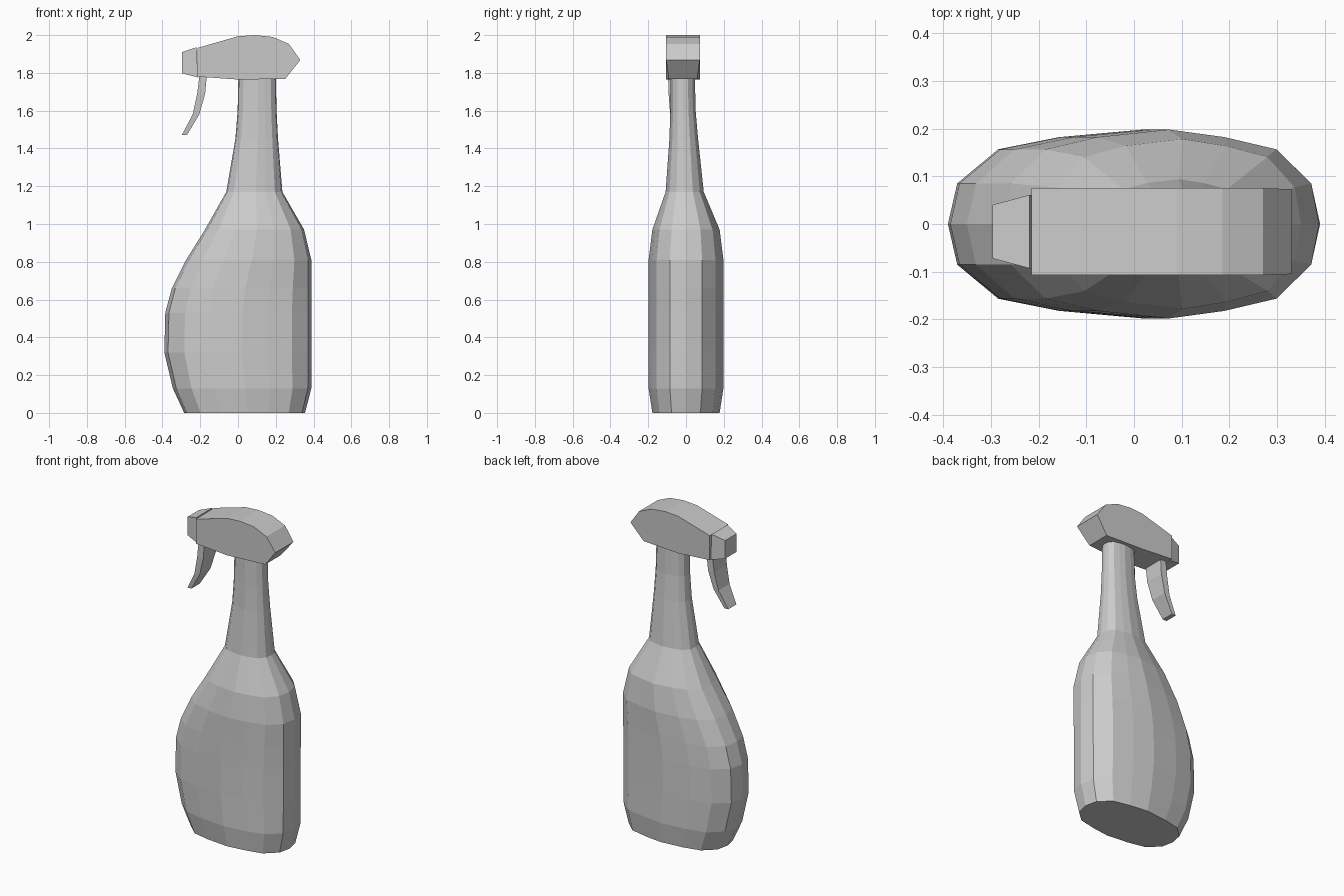
import bpy


def mesh_object(name, verts, faces):
    me = bpy.data.meshes.new(name)
    me.from_pydata(verts, [], faces)
    me.validate()
    ob = bpy.data.objects.new(name, me)
    bpy.context.collection.objects.link(ob)
    return ob


def loft(name, rings):
    """Skin a stack of equally sized rings and cap both ends."""
    n = len(rings[0])
    faces = [tuple(range(n))[::-1]]
    for r in range(len(rings) - 1):
        for i in range(n):
            j = (i + 1) % n
            faces.append((r * n + i, r * n + j, (r + 1) * n + j, (r + 1) * n + i))
    last = (len(rings) - 1) * n
    faces.append(tuple(range(last, last + n)))
    return mesh_object(name, [v for ring in rings for v in ring], faces)


# Rounded 16-sided cross-section, built from one quadrant
quad = [(1, 0), (0.95, 0.43), (0.73, 0.79), (0.4, 0.92), (0.05, 1)]
left = [(-u, v) for u, v in quad[3::-1]]
upper = quad + left
section = upper + [(u, -v) for u, v in upper[-2:0:-1]]

# Bottle: height, left x, right x, half depth, y centre
levels = [
    (0.00, -0.285, 0.355, 0.178, 0),
    (0.13, -0.345, 0.388, 0.198, 0),
    (0.32, -0.390, 0.390, 0.198, 0),
    (0.53, -0.385, 0.390, 0.198, 0),
    (0.66, -0.350, 0.390, 0.198, 0),
    (0.81, -0.275, 0.388, 0.198, 0),
    (0.97, -0.175, 0.350, 0.178, 0),
    (1.17, -0.062, 0.235, 0.101, -0.007),
    (1.45, -0.014, 0.212, 0.076, -0.012),
    (1.60, -0.002, 0.204, 0.067, -0.016),
    (1.78, 0.002, 0.200, 0.064, -0.017),
]
loft("bottle", [[((a + b) / 2 + u * (b - a) / 2, yc + v * h, z) for u, v in section]
                for z, a, b, h, yc in levels])


def slab(name, profile, yc):
    """Extrude an x-z profile along y; each point carries its own half width."""
    return loft(name, [[(x, yc + s * w, z) for x, z, w in profile] for s in (1, -1)])


# Spray head
HEAD_Y = -0.016
slab("spray_head", [
    (-0.215, 1.780, 0.091), (0.00, 1.765, 0.091), (0.25, 1.768, 0.075),
    (0.33, 1.868, 0.089), (0.27, 1.953, 0.091), (0.185, 1.99, 0.091),
    (0.09, 2.0, 0.091), (0.00, 1.994, 0.091), (-0.215, 1.932, 0.091)], HEAD_Y)

# Tapered nozzle
slab("nozzle", [
    (-0.297, 1.798, 0.056), (-0.213, 1.776, 0.077),
    (-0.219, 1.936, 0.077), (-0.297, 1.91, 0.056)], HEAD_Y)

# Curved trigger: z, front x, back x, half width
stations = [(1.79, -0.204, -0.165, 0.065), (1.69, -0.216, -0.174, 0.062),
            (1.58, -0.240, -0.205, 0.054), (1.472, -0.297, -0.270, 0.040)]
TRIGGER_Y = -0.03
loft("trigger", [[(a, TRIGGER_Y - w, z), (b, TRIGGER_Y - w, z),
                  (b, TRIGGER_Y + w, z), (a, TRIGGER_Y + w, z)]
                 for z, a, b, w in reversed(stations)])
